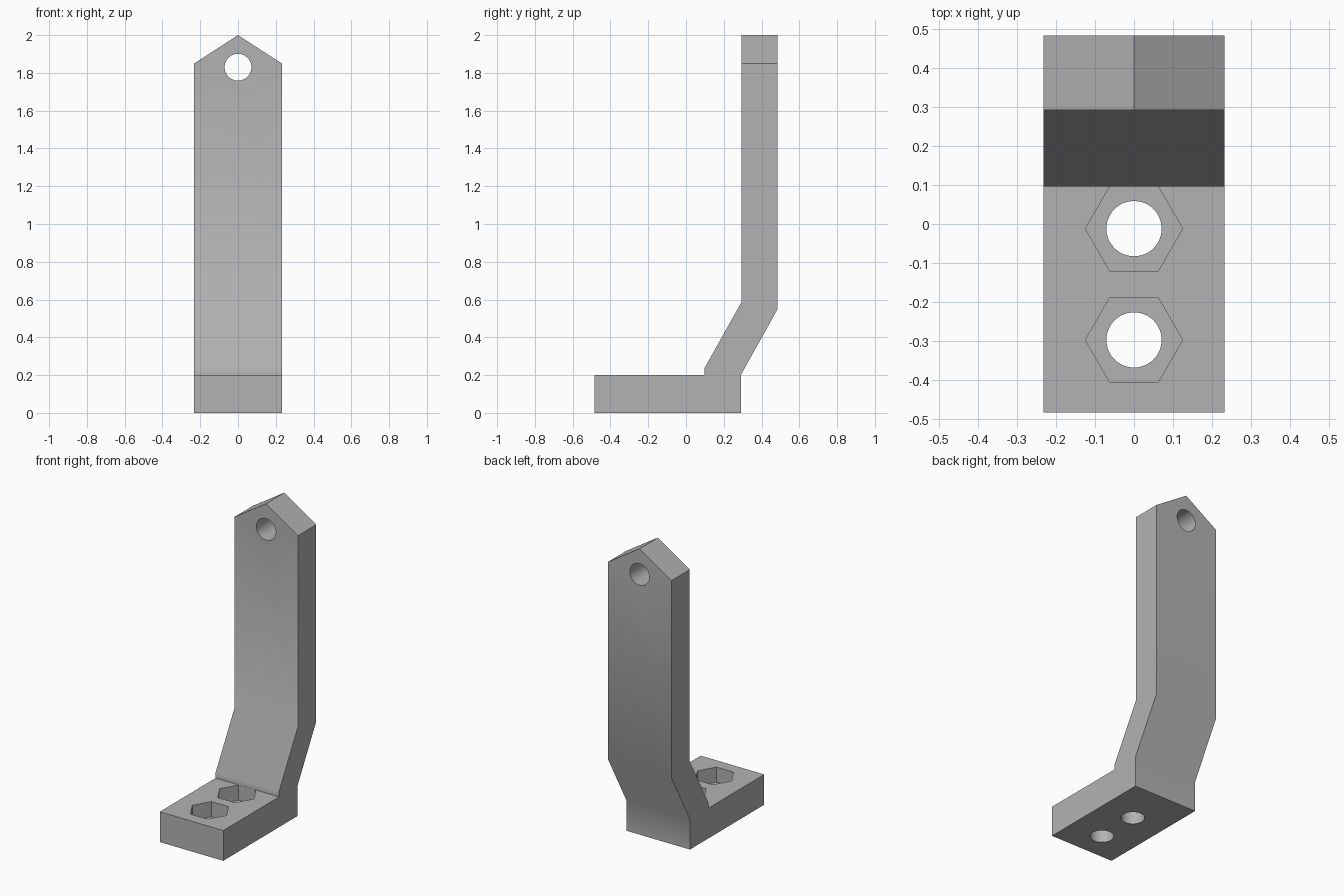
import bpy
import bmesh
from math import cos, sin, tau, radians
from mathutils import Vector

cube = bpy.data.objects.get("Cube")
if cube:
    bpy.data.objects.remove(cube, do_unlink=True)

grey = bpy.data.materials.new("matte grey")
grey.use_nodes = True
colour = (0.45, 0.45, 0.45, 1)
grey.diffuse_color = colour
grey.node_tree.nodes["Principled BSDF"].inputs["Base Color"].default_value = colour


def prism(name, points, direction):
    """Extrude a closed loop of 3D points along a direction."""
    mesh = bpy.data.meshes.new(name)
    bm = bmesh.new()
    face = bm.faces.new([bm.verts.new(p) for p in points])
    extruded = bmesh.ops.extrude_face_region(bm, geom=[face])["geom"]
    moved = [v for v in extruded if isinstance(v, bmesh.types.BMVert)]
    bmesh.ops.translate(bm, verts=moved, vec=Vector(direction))
    bmesh.ops.recalc_face_normals(bm, faces=bm.faces)
    bm.to_mesh(mesh)
    bm.free()
    mesh.materials.append(grey)
    obj = bpy.data.objects.new(name, mesh)
    bpy.context.collection.objects.link(obj)
    return obj


def ring(radius, sides):
    return [(radius * cos(tau * i / sides), radius * sin(tau * i / sides))
            for i in range(sides)]


# Bent bracket: foot, sloping neck and upright arm in one side profile
WIDTH = 0.464
HALF = WIDTH / 2
profile = [(-0.485, 0), (0.29, 0), (0.29, 0.2), (0.485, 0.55), (0.485, 2),
           (0.293, 2), (0.293, 0.585), (0.097, 0.235), (0.097, 0.2), (-0.485, 0.2)]
bracket = prism("bracket", [(-HALF, y, z) for y, z in profile], (WIDTH, 0, 0))

cutters = []

# Pointed tip: cut both upper corners off the arm
for side in (-1, 1):
    slope = 0.15 / HALF
    corner = [(0, 2), (side * 0.3, 2 - 0.3 * slope), (side * 0.3, 2.1), (0, 2.1)]
    cutters.append(prism("tip_cutter", [(x, 0.2, z) for x, z in corner], (0, 0.4, 0)))

# Round hole through the arm tip
cutters.append(prism("tip_hole_cutter",
                     [(x, 0.2, 1.83 + z) for x, z in ring(0.071, 48)], (0, 0.4, 0)))

# Bolt holes with hexagonal nut recesses in the foot
for centre in (-0.012, -0.298):
    cutters.append(prism("bolt_hole_cutter",
                         [(x, centre + y, -0.1) for x, y in ring(0.071, 48)], (0, 0, 0.4)))
    cutters.append(prism("nut_recess_cutter",
                         [(x, centre + y, 0.1) for x, y in ring(0.125, 6)], (0, 0, 0.12)))

bpy.context.view_layer.objects.active = bracket
for cutter in cutters:
    cutter.hide_render = True
    cut = bracket.modifiers.new("cut", 'BOOLEAN')
    cut.operation = 'DIFFERENCE'
    cut.solver = 'EXACT'
    cut.object = cutter
    bpy.ops.object.modifier_apply(modifier=cut.name)
    bpy.data.objects.remove(cutter, do_unlink=True)

# Soft bends, sharp corners
bpy.ops.object.select_all(action='DESELECT')
bracket.select_set(True)
bpy.ops.object.shade_smooth_by_angle(angle=radians(35))
